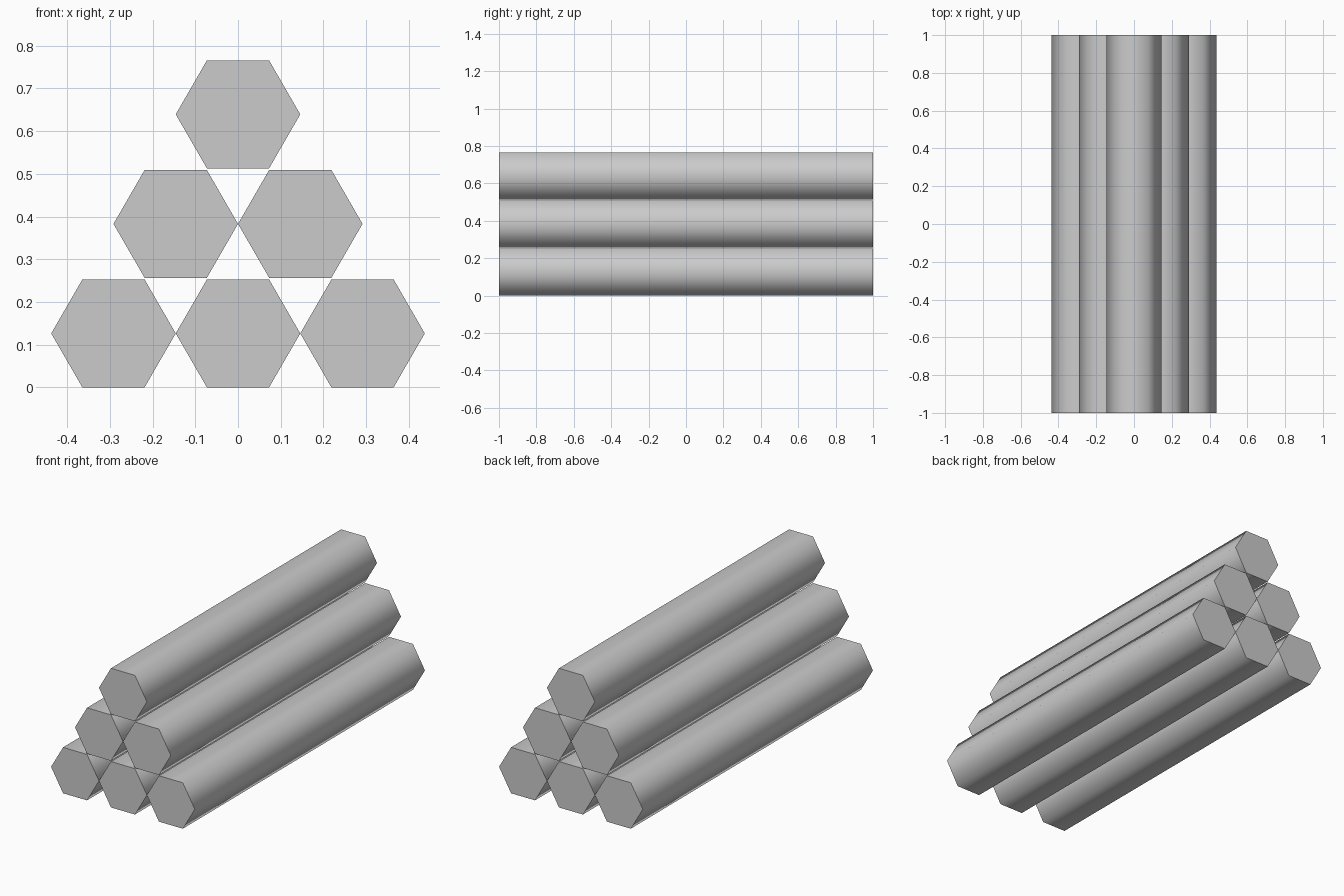
import bpy, bmesh
from math import cos, sin, pi, sqrt, radians

if "Cube" in bpy.data.objects:
    bpy.data.objects.remove(bpy.data.objects["Cube"])

R = 0.1458              # hexagon corner radius
LENGTH = 2.0
STEP_X = 0.2916         # spacing between logs in a row
STEP_Z = 0.2565         # spacing between rows
Z0 = R * sqrt(3) / 2    # centre height of the bottom row


def hex_log(name, x, z):
    """Six-sided log lying along y, smooth sides and sharp end caps."""
    bm = bmesh.new()
    ring = [bm.verts.new((R * cos(i * pi / 3), -LENGTH / 2, R * sin(i * pi / 3)))
            for i in range(6)]
    cap = bm.faces.new(ring)
    ext = bmesh.ops.extrude_face_region(bm, geom=[cap], use_keep_orig=True)
    moved = [g for g in ext["geom"] if isinstance(g, bmesh.types.BMVert)]
    bmesh.ops.translate(bm, verts=moved, vec=(0, LENGTH, 0))
    bmesh.ops.recalc_face_normals(bm, faces=bm.faces)
    mesh = bpy.data.meshes.new(name)
    bm.to_mesh(mesh)
    bm.free()
    obj = bpy.data.objects.new(name, mesh)
    obj.location = (x, 0, z)
    bpy.context.collection.objects.link(obj)
    obj.select_set(True)
    bpy.context.view_layer.objects.active = obj


# Pyramid stack: three, two, one
for row in range(3):
    count = 3 - row
    for i in range(count):
        hex_log(f"log_row{row + 1}_{i + 1}",
                (i - (count - 1) / 2) * STEP_X, Z0 + row * STEP_Z)

# Smooth across the 60 degree sides, keep the 90 degree cap edges sharp
bpy.ops.object.shade_smooth_by_angle(angle=radians(75))
